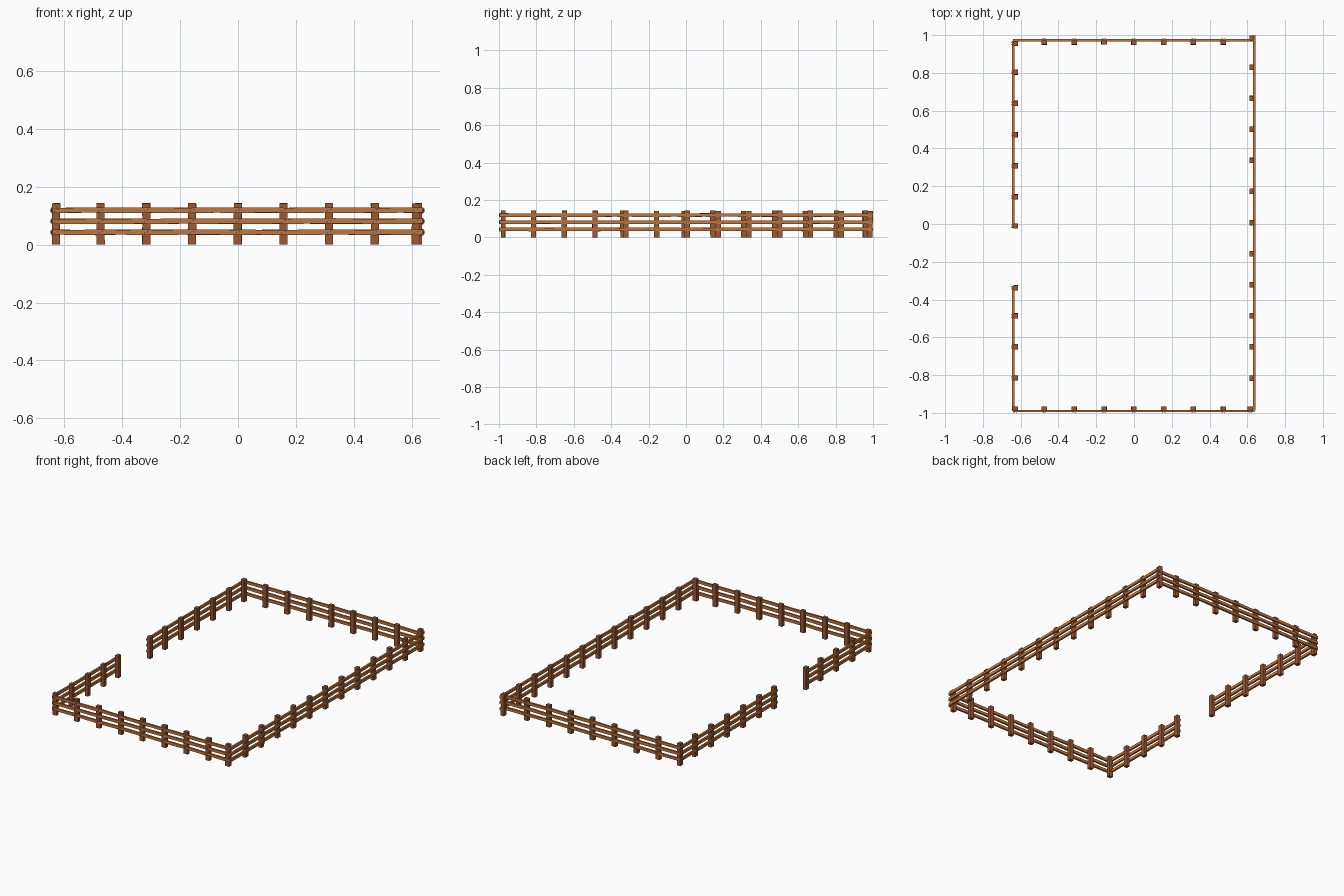
import bpy, bmesh, math, random
from mathutils import Matrix, Vector

if "Cube" in bpy.data.objects:
    bpy.data.objects.remove(bpy.data.objects["Cube"])

random.seed(4)


def material(name, rgb):
    m = bpy.data.materials.new(name)
    m.diffuse_color = (*rgb, 1)
    m.use_nodes = True
    m.node_tree.nodes["Principled BSDF"].inputs["Base Color"].default_value = m.diffuse_color
    return m


RAIL = material("warm rail wood", (0.56, 0.185, 0.045))
POST = material("brown post wood", (0.33, 0.10, 0.035))
NAIL = material("grey iron", (0.13, 0.12, 0.105))


def jit(a):
    return random.uniform(-a, a)


def loft(bm, rings):
    """Skin a list of equal point rings and cap both ends."""
    vs = [[bm.verts.new(p) for p in r] for r in rings]
    n = len(vs[0])
    for a, b in zip(vs, vs[1:]):
        for i in range(n):
            bm.faces.new((a[i], a[(i + 1) % n], b[(i + 1) % n], b[i]))
    bm.faces.new(vs[0][::-1])
    bm.faces.new(vs[-1])


def section(w, h):
    """Plain rectangle."""
    return [(-w, -h), (w, -h), (w, h), (-w, h)]


def finish(bm, name, mat, matrix):
    bmesh.ops.transform(bm, matrix=matrix, verts=bm.verts)
    bmesh.ops.recalc_face_normals(bm, faces=bm.faces)
    me = bpy.data.meshes.new(name)
    bm.to_mesh(me)
    bm.free()
    me.materials.append(mat)
    bpy.context.collection.objects.link(bpy.data.objects.new(name, me))


HEIGHTS = (0.043, 0.081, 0.119)


def fence(name, origin, along, out, posts, start, end):
    """Local frame: x along the run, y outward, z up; rails lie on y = 0."""
    a, o = Vector(along), Vector(out)
    m = Matrix(((a.x, o.x, 0, origin[0]), (a.y, o.y, 0, origin[1]),
                (0, 0, 1, 0), (0, 0, 0, 1)))
    # upright posts, slightly rough and leaning
    bm = bmesh.new()
    for p in posts:
        rings = []
        top = 0.143 + jit(0.002)
        for z in (0, 0.062, top):
            dx, dy = jit(0.001), jit(0.0007)
            rings.append([(p + dx + x, -0.0125 + dy + y, z)
                          for x, y in section(0.014, 0.0115)])
        loft(bm, rings)
    finish(bm, name + "_posts", POST, m)

    # three rails per panel, meeting over the posts
    bm = bmesh.new()
    stops = [start] + [p for p in posts if start + 0.03 < p < end - 0.03] + [end]
    for z in HEIGHTS:
        for x0, x1 in zip(stops, stops[1:]):
            rings = []
            tilt = jit(0.0012)
            for t in (0, 0.5, 1):
                dz = tilt * (2 * t - 1) + jit(0.0006)
                h = 0.009 + jit(0.0006)
                rings.append([(x0 + (x1 - x0) * t, y, z + dz + zz)
                              for y, zz in section(0.006, h)])
            loft(bm, rings)
    finish(bm, name + "_rails", RAIL, m)

    # a pair of nail heads at each crossing
    bm = bmesh.new()
    for p in posts:
        for z in HEIGHTS:
            for s in (-1, 1):
                cx, cz = p + s * 0.006, z + s * 0.003
                loft(bm, [[(cx + 0.0035 * math.cos(k * math.pi / 3), y,
                            cz + 0.0035 * math.sin(k * math.pi / 3))
                           for k in range(6)] for y in (0.004, 0.0085)])
    finish(bm, name + "_nails", NAIL, m)


STEP = 0.1645
inner = [-0.475 + 0.158 * i for i in range(7)]

fence("front_fence", (0, -0.9905), (1, 0), (0, -1),
      [-0.628] + inner + [0.615], -0.641, 0.639)
fence("back_fence", (0, 0.973), (1, 0), (0, 1), inner, -0.641, 0.639)
fence("right_fence", (0.636, 0), (0, 1), (1, 0),
      [-0.815 + STEP * i for i in range(11)] + [0.984], -0.988, 0.999)
fence("left_back_fence", (-0.639, 0), (0, 1), (-1, 0),
      [-0.011] + [0.143 + 0.1652 * i for i in range(5)] + [0.956], -0.02, 0.968)
fence("left_front_fence", (-0.639, 0), (0, 1), (-1, 0),
      [-0.815, -0.65, -0.487, -0.338], -0.988, -0.33)
